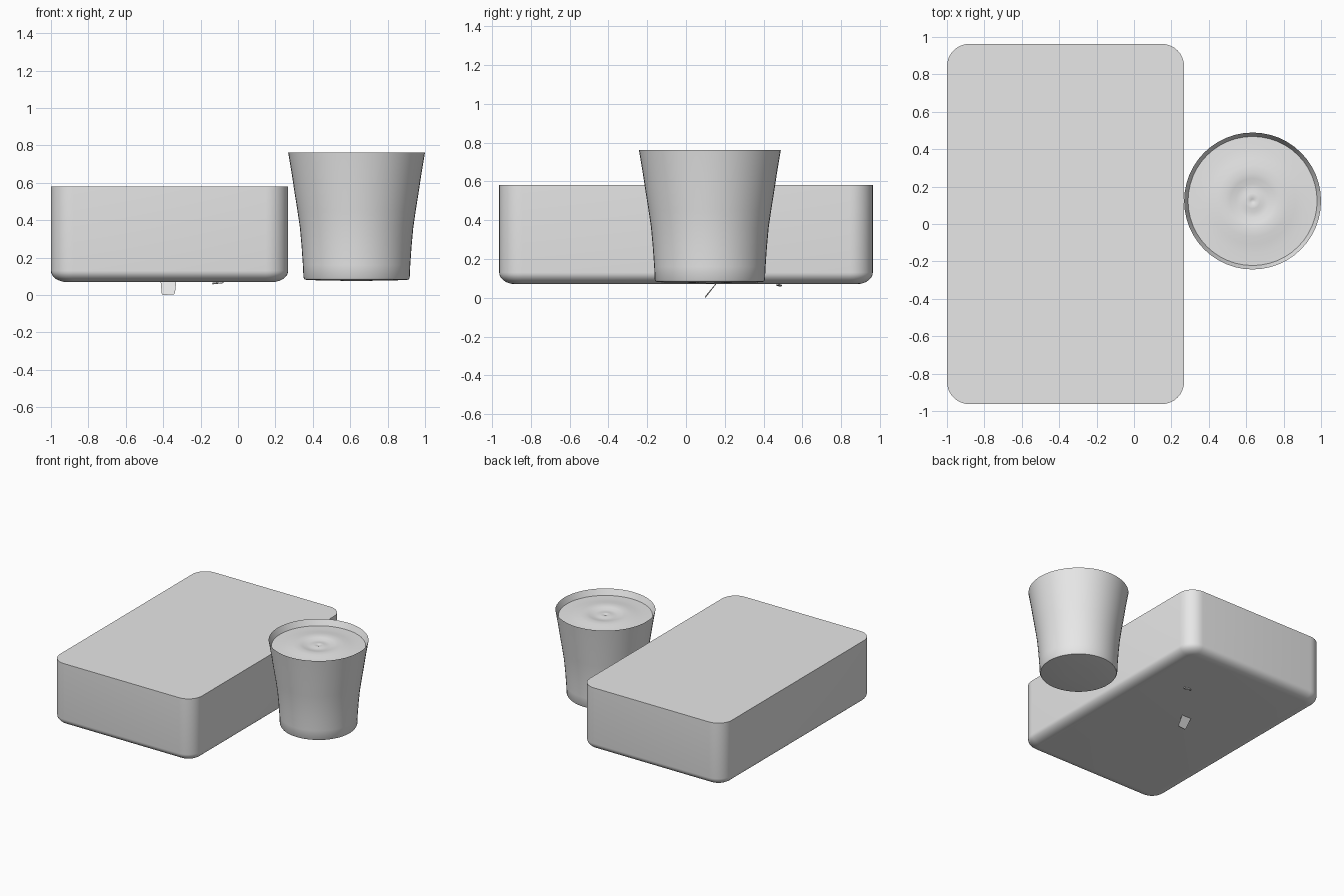
import bpy, bmesh, math
from mathutils import Vector

cube = bpy.data.objects.get("Cube")
if cube:
    bpy.data.objects.remove(cube, do_unlink=True)

grey = bpy.data.materials.new("plain light grey")
grey.use_nodes = True
colour = (0.8, 0.8, 0.8, 1)
grey.diffuse_color = colour
grey.node_tree.nodes["Principled BSDF"].inputs["Base Color"].default_value = colour


def finish(name, bm, angle=35):
    bmesh.ops.recalc_face_normals(bm, faces=bm.faces)
    mesh = bpy.data.meshes.new(name)
    bm.to_mesh(mesh)
    bm.free()
    obj = bpy.data.objects.new(name, mesh)
    bpy.context.collection.objects.link(obj)
    mesh.materials.append(grey)
    bpy.ops.object.select_all(action='DESELECT')
    obj.select_set(True)
    bpy.context.view_layer.objects.active = obj
    bpy.ops.object.shade_smooth_by_angle(angle=math.radians(angle))
    return obj


def bridge(bm, rings):
    for a, b in zip(rings, rings[1:]):
        n = len(a)
        for i in range(n):
            j = (i + 1) % n
            bm.faces.new((a[i], a[j], b[j], b[i]))


def rounded_rectangle(bm, centre, half_x, half_y, radius, z, steps=8):
    ring = []
    for corner, (sx, sy) in enumerate([(1, 1), (-1, 1), (-1, -1), (1, -1)]):
        for k in range(steps + 1):
            a = (corner + k / steps) * math.pi / 2
            ring.append(bm.verts.new((
                centre + sx * (half_x - radius) + radius * math.cos(a),
                sy * (half_y - radius) + radius * math.sin(a), z)))
    return ring


# Large tub: rounded upright corners, softened underside, flat crisp top
bm = bmesh.new()
rings = []
steps = 8
for k in range(steps + 1):
    a = k / steps * math.pi / 2
    inset = 0.085 * (1 - math.sin(a))
    rings.append(rounded_rectangle(bm, -0.366, 0.634 - inset, 0.963 - inset,
                                   0.12 - inset, 0.13 - 0.06 * math.cos(a)))
rings.append(rounded_rectangle(bm, -0.366, 0.634, 0.963, 0.12, 0.58))
bridge(bm, rings)
bm.faces.new(rings[0])
bm.faces.new(rings[-1])
finish("tub", bm)


# Round shapes turned about the cup axis
def lathe(name, profile, segments=48):
    bm = bmesh.new()
    rings = []
    for r, z in profile:
        rings.append([bm.verts.new((0.634 + r * math.cos(t), 0.123 + r * math.sin(t), z))
                      for t in (2 * math.pi * i / segments for i in range(segments))])
    bridge(bm, rings)
    bmesh.ops.remove_doubles(bm, verts=bm.verts, dist=0.0001)
    return finish(name, bm)


# Flared cup with a thin rim
lathe("cup", [(0, 0.074), (0.1, 0.077), (0.26, 0.08), (0.278, 0.083), (0.284, 0.093),
              (0.287, 0.16), (0.294, 0.26), (0.303, 0.36), (0.316, 0.45),
              (0.332, 0.55), (0.347, 0.65), (0.366, 0.762), (0.345, 0.715)])

# Rippled surface just below the rim
lathe("cup_filling", [(0.346, 0.715), (0.28, 0.717), (0.23, 0.722), (0.19, 0.728),
                      (0.15, 0.730), (0.12, 0.726), (0.09, 0.718), (0.06, 0.717),
                      (0.04, 0.721), (0.02, 0.722), (0.01, 0.718), (0, 0.716)])

# Small slanted tab hanging under the tub
bm = bmesh.new()
front = [Vector(p) for p in ((-0.414, 0.155, 0.075), (-0.33, 0.155, 0.075),
                             (-0.337, 0.102, 0.012), (-0.342, 0.098, 0.004),
                             (-0.402, 0.098, 0.0), (-0.408, 0.102, 0.008))]
back = [p + Vector((0, 0.005, -0.0)) for p in front]
rings = [[bm.verts.new(p) for p in side] for side in (front, back)]
bridge(bm, rings)
for ring in rings:
    bm.faces.new(ring)
finish("underside_tab", bm)

# Tiny wavy thread under the tub
curve = bpy.data.curves.new("underside_thread", 'CURVE')
curve.dimensions = '3D'
curve.bevel_depth = 0.005
curve.bevel_resolution = 1
curve.use_fill_caps = True
spline = curve.splines.new('POLY')
spline.points.add(6)
for i, p in enumerate(spline.points):
    p.co = (-0.135 + 0.009 * i, 0.48 + 0.012 * math.sin(i * 1.05), 0.062 + 0.001 * i, 1)
curve.materials.append(grey)
thread = bpy.data.objects.new("underside_thread", curve)
bpy.context.collection.objects.link(thread)
